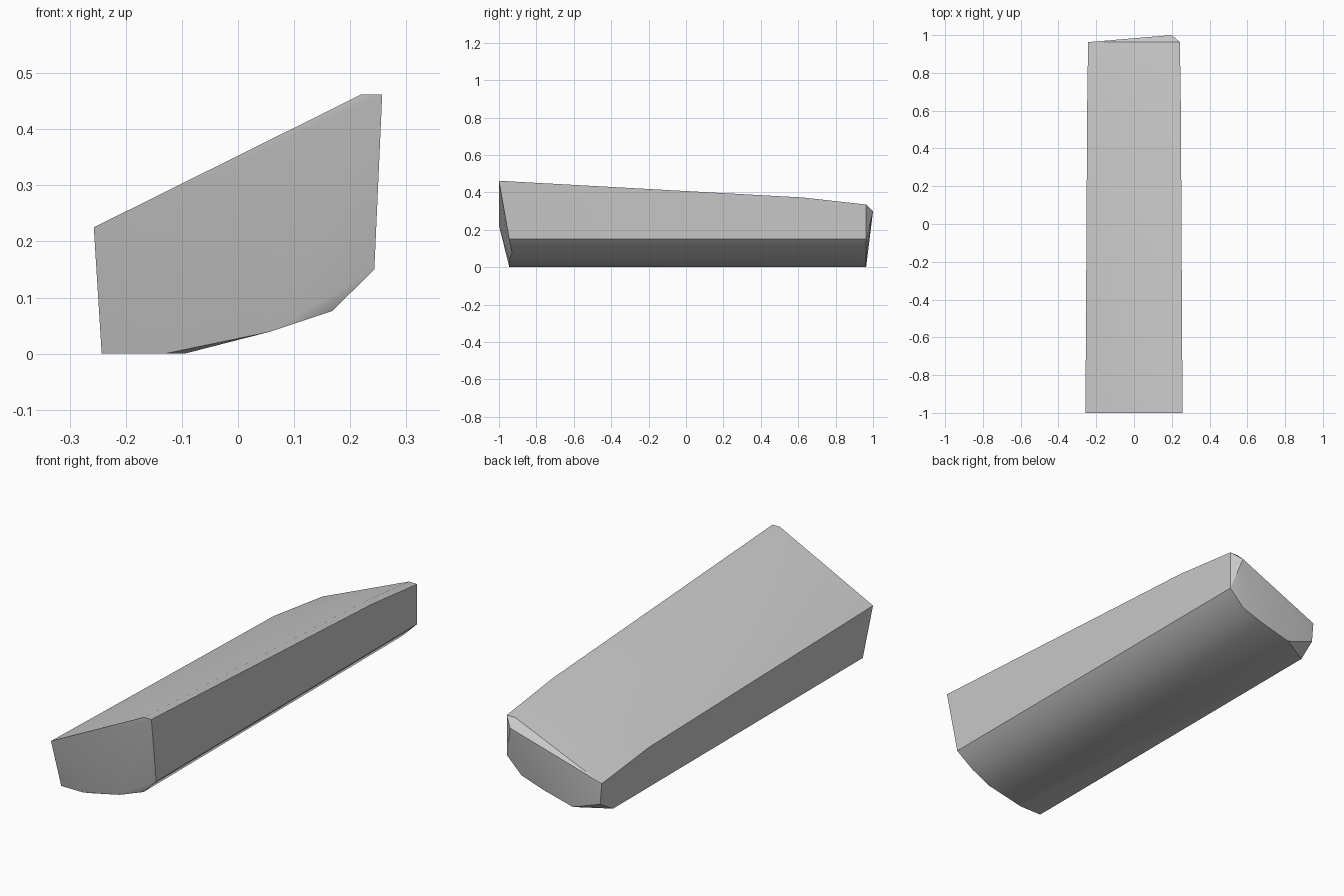
import bpy
import bmesh
import math

cube = bpy.data.objects.get("Cube")
if cube:
    bpy.data.objects.remove(cube, do_unlink=True)

grey = bpy.data.materials.new("plain_grey")
grey.use_nodes = True
grey.diffuse_color = (0.58, 0.58, 0.58, 1)
bsdf = grey.node_tree.nodes["Principled BSDF"]
bsdf.inputs["Base Color"].default_value = (0.58, 0.58, 0.58, 1)

SIDE = 0.243          # half width along the lower edges
FRONT, BACK = -0.945, 0.963


def top_row(y, half, crest, low, strip):
    """Sloping deck: low edge, inner crest and outer crest at one station."""
    return [(-half, y, low), (half - strip, y, crest), (half, y, crest)]


# Deck stations from front to back
points = top_row(-1.0, 0.257, 0.462, 0.225, 0.037)
points += top_row(0.62, 0.248, 0.373, 0.188, 0.04)
points += top_row(BACK, 0.243, 0.335, 0.147, 0.043)

# Rounded underside, with two front corners set back to bevel the end
for x, z in ((SIDE, 0.15), (0.057, 0.039)):
    points += [(x, FRONT, z), (x, BACK, z)]
for x, z in ((0.168, 0.076), (-0.095, 0)):
    points += [(x, -0.93, z), (x, BACK, z)]

# Low edge of the underside, with its back corner cut upward
points += [(-0.13, FRONT, 0), (-SIDE, FRONT, 0),
           (-SIDE, 0.88, 0), (-0.235, BACK, 0.05)]

# Raised point on the back end
points.append((0.2, 1.0, 0.3))

# Skin the solid
bm = bmesh.new()
for p in points:
    bm.verts.new(p)
hull = bmesh.ops.convex_hull(bm, input=bm.verts)
spare = {g for key in ("geom_interior", "geom_unused") for g in hull[key]
         if isinstance(g, bmesh.types.BMVert)}
bmesh.ops.delete(bm, geom=list(spare), context="VERTS")
bmesh.ops.dissolve_limit(bm, angle_limit=math.radians(0.5),
                         verts=bm.verts, edges=bm.edges)
bmesh.ops.recalc_face_normals(bm, faces=bm.faces)
mesh = bpy.data.meshes.new("wedge_body")
bm.to_mesh(mesh)
bm.free()
mesh.materials.append(grey)

body = bpy.data.objects.new("wedge_body", mesh)
bpy.context.collection.objects.link(body)
bpy.ops.object.select_all(action="DESELECT")
body.select_set(True)
bpy.context.view_layer.objects.active = body
bpy.ops.object.shade_smooth_by_angle(angle=math.radians(30))
